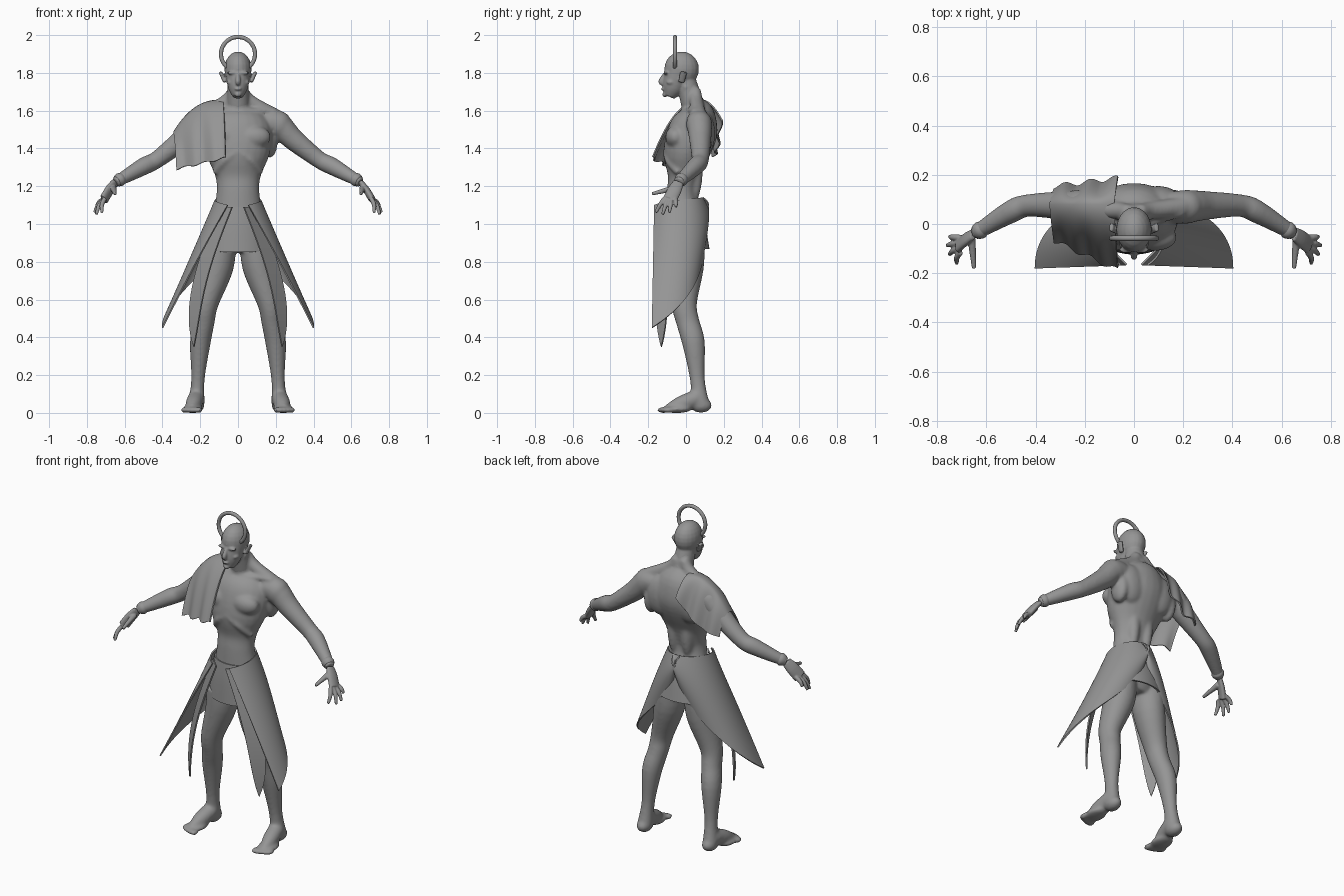
import bpy, bmesh
from math import sin, cos, pi, tau, radians
from mathutils import Vector, Matrix

cube = bpy.data.objects.get("Cube")
if cube:
    bpy.data.objects.remove(cube)

colour = (0.3, 0.3, 0.3, 1)
grey = bpy.data.materials.new("plain grey")
grey.use_nodes = True
grey.diffuse_color = colour
grey.node_tree.nodes["Principled BSDF"].inputs["Base Color"].default_value = colour
SIDE_AXIS, DEPTH_AXIS, UP_AXIS = Matrix.Identity(3)


def spline(points, steps):
    """Smooth curve through points of any dimension."""
    pts = [Vector(p) for p in points]
    last = len(pts) - 1
    curve = []
    for i in range(last):
        before, start, end, after = pts[max(i - 1, 0)], pts[i], pts[i + 1], pts[min(i + 2, last)]
        leave, arrive = (end - before) / 2, (after - start) / 2
        for k in range(steps):
            t = k / steps
            bend = (start - end) * 2 + leave + arrive
            curve.append(start + leave * t + (end - start - leave - bend) * t * t + bend * t ** 3)
    return curve + [pts[last]]


def loft(bm, sections, up=UP_AXIS, side=1, flat=1, steps=4, sides=24, cap=True):
    """Elliptical rings along a path of (x, y, z, radius)."""
    path = spline(sections, steps)
    centres = [Vector((p[0] * side, p[1], p[2])) for p in path]
    rings = []
    for i, centre in enumerate(centres):
        ahead = centres[min(i + 1, len(centres) - 1)]
        along = (ahead - centres[max(i - 1, 0)]).normalized()
        wide = along.cross(up).normalized()
        deep = wide.cross(along) * flat
        rings.append([])
        for k in range(sides):
            angle = tau * k / sides
            offset = (wide * cos(angle) + deep * sin(angle)) * path[i][3]
            rings[-1].append(bm.verts.new(centre + offset))
    for lower, upper in zip(rings, rings[1:]):
        for k in range(sides):
            bm.faces.new((lower[k - 1], lower[k], upper[k], upper[k - 1]))
    if cap:
        bm.faces.new(rings[0])
        bm.faces.new(rings[-1])


def ball(bm, centre, radii, side=1):
    x, y, z = centre
    place = Matrix.Translation((x * side, y, z)) @ Matrix.Diagonal((*radii, 1))
    bmesh.ops.create_uvsphere(bm, u_segments=20, v_segments=12, radius=1, matrix=place)


def finish(name, bm, thickness=0):
    bmesh.ops.recalc_face_normals(bm, faces=bm.faces)
    mesh = bpy.data.meshes.new(name)
    bm.to_mesh(mesh)
    bm.free()
    mesh.materials.append(grey)
    for polygon in mesh.polygons:
        polygon.use_smooth = True
    part = bpy.data.objects.new(name, mesh)
    bpy.context.collection.objects.link(part)
    if thickness:
        solid = part.modifiers.new("thickness", "SOLIDIFY")
        solid.thickness, solid.offset = thickness, 0
        crisp = part.modifiers.new("crisp edges", "EDGE_SPLIT")
        crisp.split_angle = radians(50)
    return part


def fuse(name, bm, voxel, softness):
    """Melt overlapping masses into one smooth skin."""
    part = finish(name, bm)
    remesh = part.modifiers.new("fuse", "REMESH")
    remesh.mode, remesh.voxel_size, remesh.use_smooth_shade = "VOXEL", voxel, True
    part.modifiers.new("soften", "SMOOTH").iterations = softness


def cloth(name, surface, side, count=40):
    """Thin sheet from a rule that maps (u, v) to a point."""
    bm = bmesh.new()
    grid = []
    for i in range(count + 1):
        grid.append([])
        for j in range(count + 1):
            x, y, z = surface(i / count, j / count)
            grid[-1].append(bm.verts.new((x * side, y, z)))
    for row, following in zip(grid, grid[1:]):
        for k in range(count):
            bm.faces.new((row[k], row[k + 1], following[k + 1], following[k]))
    finish(name, bm, thickness=0.008)


# Torso, neck and head
body, head = bmesh.new(), bmesh.new()
torso = [(0, 0, .85, .1), (0, 0, .95, .15), (0, -.02, 1.15, .115), (0, -.01, 1.25, .12),
         (0, 0, 1.37, .168), (0, .04, 1.5, .18), (0, .06, 1.59, .13), (0, .05, 1.65, .06)]
loft(body, torso, up=DEPTH_AXIS, flat=.72)
for part in (body, head):
    loft(part, [(0, .05, 1.58, .065), (0, 0, 1.76, .052)], up=DEPTH_AXIS)
ball(head, (0, -.023, 1.82), (.072, .092, .093))
jaw = [(0, -.09, 1.675, .027), (0, -.07, 1.72, .052), (0, -.04, 1.8, .068)]
loft(head, jaw, up=DEPTH_AXIS, flat=1.1)
nose = [(0, -.11, 1.8, .008), (0, -.133, 1.755, .014), (0, -.12, 1.74, .01)]
loft(head, nose, up=DEPTH_AXIS)
ball(head, (0, -.122, 1.715), (.02, .01, .008))
ball(head, (0, -.112, 1.685), (.018, .014, .014))

for side, label in ((1, "left"), (-1, "right")):
    # Brow, cheekbone and ear
    ball(head, (.03, -.105, 1.8), (.03, .014, .009), side)
    ball(head, (.045, -.08, 1.75), (.016, .024, .014), side)
    loft(head, [(.07, -.025, 1.75, .009), (.093, -.012, 1.805, .01)], DEPTH_AXIS, side, flat=2)
    # Chest, shoulder blade, spine muscle and buttock
    ball(body, (.085, -.055, 1.46), (.09, .055, .06), side)
    ball(body, (.1, .095, 1.48), (.09, .06, .12), side)
    ball(body, (.045, .045, 1.3), (.04, .045, .18), side)
    ball(body, (.085, .035, .93), (.08, .055, .09), side)
    # Collarbone, neck muscles and edge of the rib cage
    loft(body, [(.015, -.015, 1.6, .013), (.2, .045, 1.6, .014)], side=side)
    loft(body, [(.02, .05, 1.71, .03), (.07, .055, 1.645, .036), (.2, .07, 1.57, .04)], side=side)
    loft(head, [(.015, -.01, 1.6, .01), (.045, 0, 1.73, .014)], DEPTH_AXIS, side)
    loft(body, [(0, -.103, 1.385, .018), (.07, -.092, 1.335, .02), (.12, -.04, 1.27, .018)], side=side)

    # Arm with its shoulder cap
    socket, shoulder, biceps = (.1, .06, 1.52, .06), (.2, .07, 1.535, .068), (.29, .075, 1.45, .059)
    elbow, forearm = (.43, .075, 1.34, .046), (.5, .05, 1.305, .047)
    wrist = (.65, -.04, 1.22, .029)
    loft(body, [socket, shoulder, biceps, elbow, forearm, wrist], side=side)
    ball(body, (.215, .07, 1.525), (.07, .07, .075), side)
    ball(body, (.17, .08, 1.44), (.04, .06, .09), side)

    # Hand with thumb and four spread fingers
    hand = bmesh.new()
    palm = [wrist, (.68, -.06, 1.18, .037), (.71, -.085, 1.13, .038)]
    loft(hand, palm, SIDE_AXIS + UP_AXIS / 2, side, flat=.5)
    loft(hand, [(.66, -.06, 1.19, .017), (.65, -.18, 1.16, .009)], side=side)
    for k in range(4):
        base = Vector((.705, -.115 + .02 * k, 1.135, .012))
        tip = Vector((.76 - .01 * (k - 2) ** 2, -.16 + .036 * k, 1.05 + .01 * (k - 1) ** 2, .008))
        knuckle = (base + tip) / 2 + Vector((.008, 0, .004, .002))
        loft(hand, [base, knuckle, tip], DEPTH_AXIS, side, sides=12)
    fuse(label + "_hand", hand, voxel=.004, softness=6)
    band = bmesh.new()
    loft(band, [(.61, -.016, 1.242, .03), (.625, -.025, 1.235, .036), (.64, -.034, 1.226, .03)], side=side)
    finish(label + "_wrist_band", band)

    # Leg
    hip, thigh, knee = (.1, 0, .9, .09), (.11, 0, .77, .086), (.165, -.01, .58, .062)
    shin, calf = (.18, .01, .48, .056), (.2, .04, .37, .055)
    ankle, heel = (.212, .06, .18, .036), (.22, .075, .05, .044)
    loft(body, [hip, thigh, knee, shin, calf, ankle, heel], DEPTH_AXIS, side, flat=1.1)

    # Foot with five toes
    ball(body, (.22, .08, .04), (.042, .058, .04), side)
    loft(body, [(.22, .06, .08, .045), (.235, -.03, .045, .043), (.245, -.1, .022, .022)], side=side)
    ball(body, (.24, -.05, .02), (.056, .08, .021), side)
    for k in range(5):
        ball(body, (.203 + .021 * k, -.125 + .002 * k * k, .015), (.016, .03, .016), side)

fuse("body", body, voxel=.007, softness=20)
fuse("head", head, voxel=.005, softness=8)

# Halo standing around the crown
bpy.ops.mesh.primitive_torus_add(location=(0, -.058, 1.9), rotation=(pi / 2, 0, 0),
                                 major_radius=.09, minor_radius=.011)
halo = bpy.context.object
halo.name = "halo"
halo.data.materials.append(grey)
bpy.ops.object.shade_smooth()

# Short wrap around the hips
bm = bmesh.new()
wrap = [(0, -.02, 1.1, .125), (0, -.01, 1, .152), (0, 0, .86, .172)]
loft(bm, wrap, up=DEPTH_AXIS, flat=.7, sides=40, cap=False)
finish("hip_wrap", bm, thickness=0.008)


def side_panel(u, v):
    """From the back of the waist round to the front, flaring to the hem."""
    turn = u * pi * .85 - (1 - u) * .2
    waist = Vector((.12 * sin(turn), -.045 + .135 * cos(turn), 1.14 - .04 * u * u))
    hem = Vector((.4 * sin(u * pi / 2), .1 - .28 * u * u, 1.05 - .6 * u ** .6))
    bulge = DEPTH_AXIS * .025 * (1 - u) + UP_AXIS * .01
    return waist.lerp(hem, v) + bulge * sin(v * pi)


def front_panel(u, v):
    """Narrow strip curving outward to a point."""
    taper = (1 - v ** 6) * (u * 2 - 1)
    x = .065 + .17 * sin(v * pi * .55) + .035 * taper
    return x, -.13 + .035 * taper, 1.09 - .74 * v


def shawl(u, v):
    """Draped over a ridge along the shoulder, pleated towards both hems."""
    fall = abs(v * 2 - 1)
    ridge_z = 1.655 - .17 * u ** 2.5
    if v < .5:
        hem_y, hem_z = -.185 + .12 * u, 1.35 - .06 * u
    else:
        hem_y, hem_z = .185 - .035 * u, 1.36 + .18 * (1 - u) ** 2
    pleat = .01 * fall * sin(u * 16 + fall)
    x = .08 + .26 * u - .015 * fall
    y = .08 + (hem_y - .08) * fall ** .8 + pleat
    return x, y, ridge_z + (hem_z - ridge_z) * fall ** 1.7 + pleat / 2


# Skirt panels and shawl
for side, label in ((1, "left"), (-1, "right")):
    cloth(label + "_side_panel", side_panel, side)
    cloth(label + "_front_panel", front_panel, side)
cloth("shoulder_shawl", shawl, side=-1)
